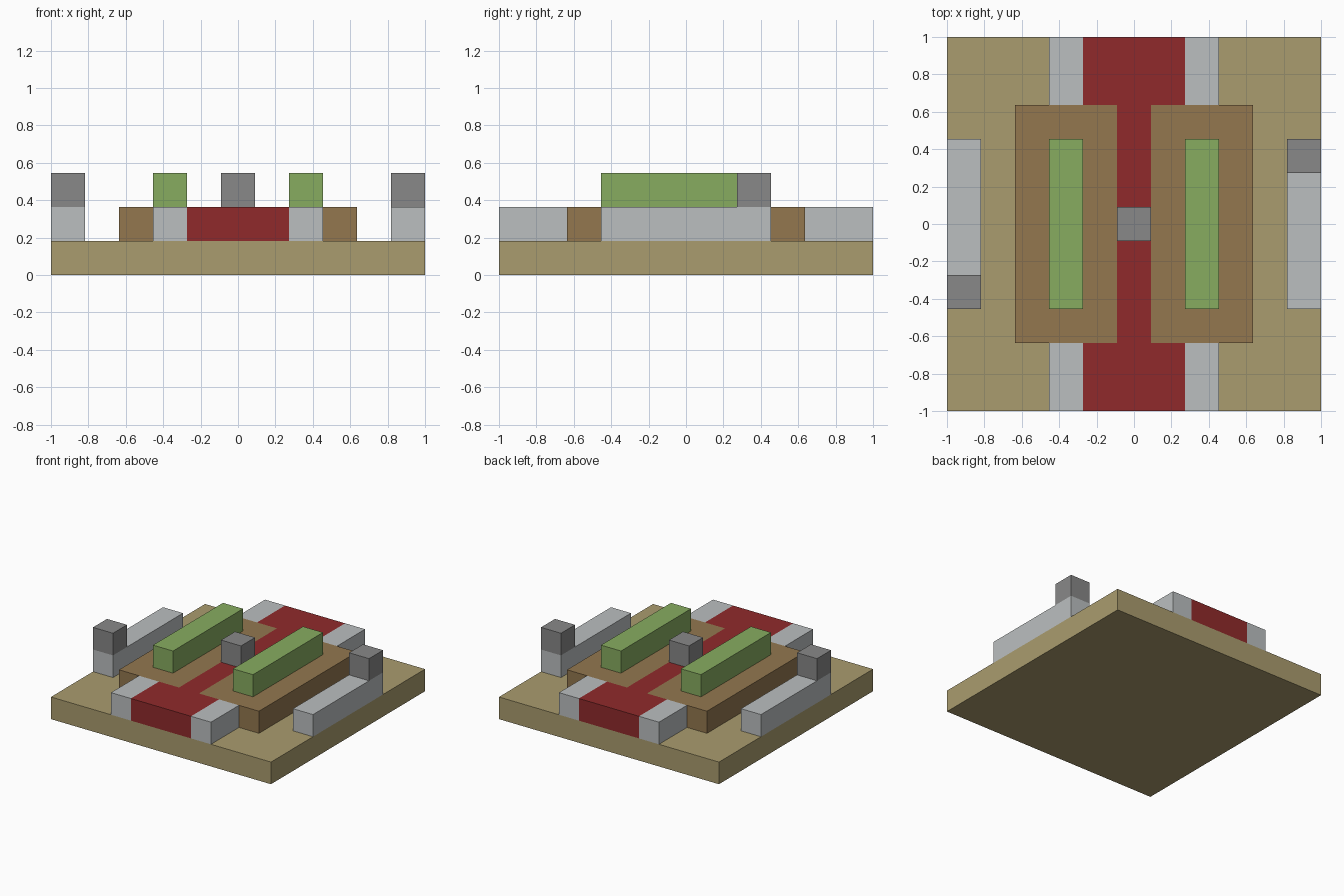
import bpy
import bmesh

if "Cube" in bpy.data.objects:
    bpy.data.objects.remove(bpy.data.objects["Cube"], do_unlink=True)

UNIT = 2 / 11  # the model sits on a grid of eleven square blocks


def material(name, rgb):
    """Flat material from 0-255 display values, converted to linear."""
    linear = []
    for c in rgb:
        c /= 255
        linear.append(c / 12.92 if c <= 0.04045 else ((c + 0.055) / 1.055) ** 2.4)
    mat = bpy.data.materials.new(name)
    mat.use_nodes = True
    mat.diffuse_color = (*linear, 1)
    bsdf = mat.node_tree.nodes["Principled BSDF"]
    bsdf.inputs["Base Color"].default_value = (*linear, 1)
    bsdf.inputs["Roughness"].default_value = 0.9
    return mat


sand = material("sand", (170, 156, 110))
red = material("red", (144, 42, 43))
pale_stone = material("pale_stone", (187, 191, 192))
dark_stone = material("dark_stone", (136, 136, 136))
wood = material("wood", (147, 119, 79))
green = material("green", (135, 172, 96))


def prism(name, outline, layer, mat):
    """Extrude a counter-clockwise outline, in blocks, one block high."""
    bm = bmesh.new()
    low = [bm.verts.new((x * UNIT, y * UNIT, layer * UNIT)) for x, y in outline]
    high = [bm.verts.new((x * UNIT, y * UNIT, (layer + 1) * UNIT)) for x, y in outline]
    bm.faces.new(low[::-1])
    bm.faces.new(high)
    for i in range(len(low)):
        j = (i + 1) % len(low)
        bm.faces.new((low[i], low[j], high[j], high[i]))
    mesh = bpy.data.meshes.new(name)
    bm.to_mesh(mesh)
    bm.free()
    mesh.materials.append(mat)
    obj = bpy.data.objects.new(name, mesh)
    bpy.context.collection.objects.link(obj)
    return obj


def box(name, center, size, layer, mat):
    (cx, cy), (w, d) = center, size
    x0, x1, y0, y1 = cx - w / 2, cx + w / 2, cy - d / 2, cy + d / 2
    return prism(name, [(x0, y0), (x1, y0), (x1, y1), (x0, y1)], layer, mat)


# Ground slab
box("base", (0, 0), (11, 11), 0, sand)

# Central walkway, narrow between the platforms and wide at both ends
right_edge = [(1.5, -5.5), (1.5, -3.5), (0.5, -3.5), (0.5, 3.5), (1.5, 3.5), (1.5, 5.5)]
left_edge = [(-x, y) for x, y in reversed(right_edge)]
prism("walkway", right_edge + left_edge, 1, red)

# Post in the middle of the walkway
box("center_post", (0, 0), (1, 1), 2, dark_stone)

# Matching parts on both sides
for side, s in (("left", 1), ("right", -1)):
    box(f"{side}_platform", (2 * s, 0), (3, 7), 1, wood)
    box(f"{side}_hedge", (2 * s, 0), (1, 5), 2, green)
    box(f"{side}_wall", (5 * s, 0), (1, 5), 1, pale_stone)
    # The wall posts stand at opposite ends
    box(f"{side}_wall_post", (5 * s, 2 * s), (1, 1), 2, dark_stone)
    for end, e in (("front", -1), ("back", 1)):
        box(f"{end}_{side}_curb", (2 * s, 4.5 * e), (1, 2), 1, pale_stone)
